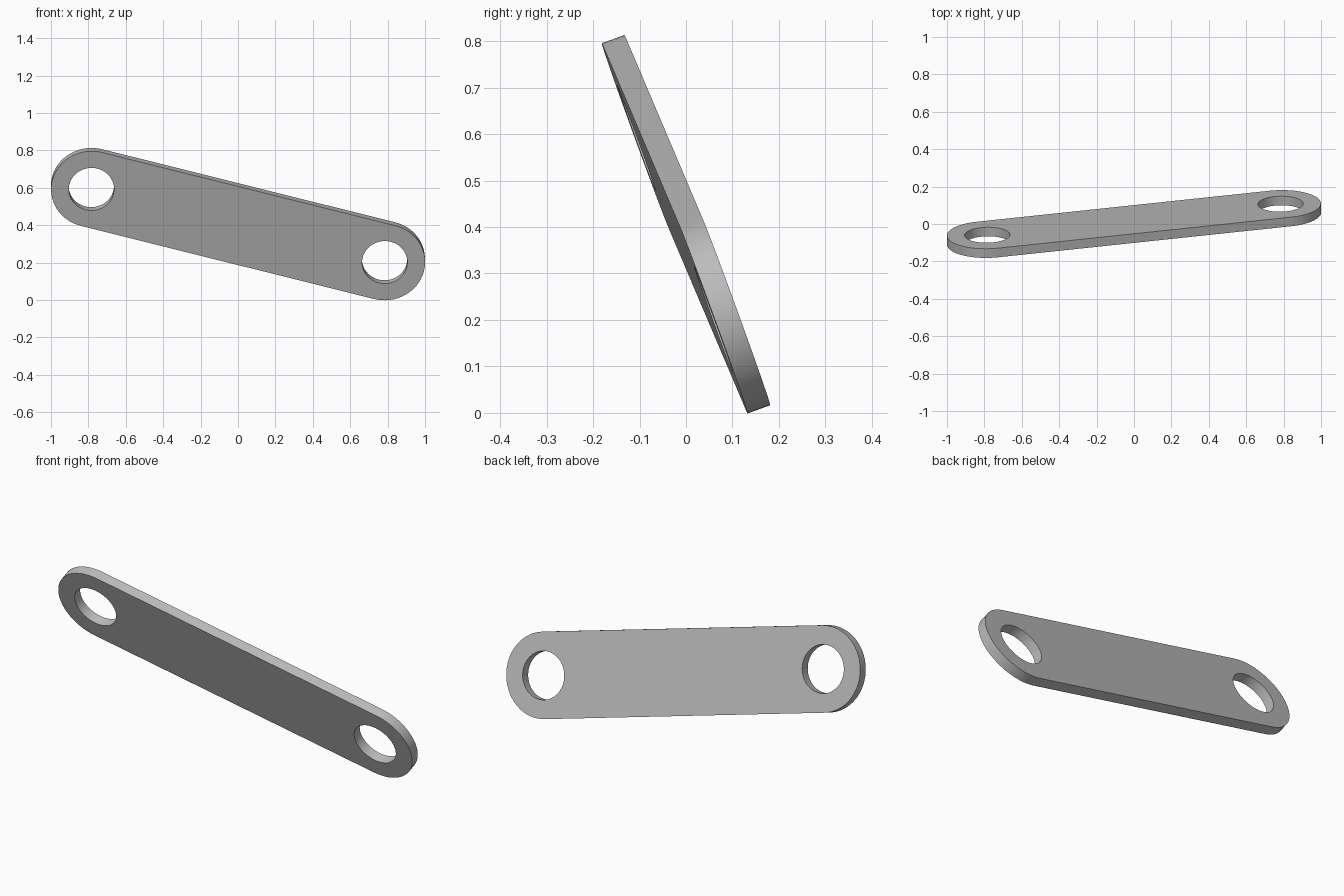
import bpy
import bmesh
from math import cos, sin, pi
from mathutils import Vector, Matrix

cube = bpy.data.objects.get("Cube")
if cube:
    bpy.data.objects.remove(cube, do_unlink=True)

END_RADIUS, HOLE_RADIUS, THICKNESS = 0.216, 0.121, 0.052
SEGMENTS = 64
CENTRE = Vector((0, 0, 0.406))
SPAN = Vector((1.568, 0.166, -0.391))      # from one hole to the other
half = SPAN.length / 2

# Plain grey metal
grey = bpy.data.materials.new("grey_metal")
grey.use_nodes = True
colour = (0.5, 0.5, 0.5, 1)
grey.diffuse_color = colour
grey.node_tree.nodes["Principled BSDF"].inputs["Base Color"].default_value = colour


def arc(cx, radius, start, sweep, count):
    return [(cx + radius * cos(start + sweep * i / count),
             radius * sin(start + sweep * i / count)) for i in range(count + 1)]


# Flat profile: rounded bar outline with a round hole at each end
profile = bpy.data.curves.new("link_plate_profile", "CURVE")
profile.dimensions = "2D"
profile.fill_mode = "BOTH"
profile.extrude = THICKNESS / 2
outline = (arc(half, END_RADIUS, -pi / 2, pi, SEGMENTS // 2)
           + arc(-half, END_RADIUS, pi / 2, pi, SEGMENTS // 2))
holes = [arc(s * half, HOLE_RADIUS, 0, 2 * pi, SEGMENTS)[:-1] for s in (-1, 1)]
for loop in [outline] + holes:
    spline = profile.splines.new("POLY")
    spline.points.add(len(loop) - 1)
    for point, (x, y) in zip(spline.points, loop):
        point.co = (x, y, 0, 1)
    spline.use_cyclic_u = True

plate = bpy.data.objects.new("link_plate", profile)
bpy.context.collection.objects.link(plate)

# Lean the plate back and slope it down towards its left end
along = SPAN.normalized()
lean = Vector((0, cos(pi / 9), sin(pi / 9)))
lean.x = -lean.dot(SPAN) / SPAN.x
normal = lean.normalized()
across = normal.cross(along)
turn = Matrix((along, across, normal)).transposed().to_4x4()
plate.matrix_world = Matrix.Translation(CENTRE) @ turn

# Turn the profile into a clean mesh
bpy.ops.object.select_all(action="DESELECT")
plate.select_set(True)
bpy.context.view_layer.objects.active = plate
bpy.ops.object.convert(target="MESH")
mesh = plate.data
bm = bmesh.new()
bm.from_mesh(mesh)
bmesh.ops.remove_doubles(bm, verts=bm.verts, dist=0.0001)
bmesh.ops.recalc_face_normals(bm, faces=bm.faces)
bm.to_mesh(mesh)
bm.free()
mesh.materials.clear()
mesh.materials.append(grey)
bpy.ops.object.shade_smooth_by_angle(angle=pi / 6)
